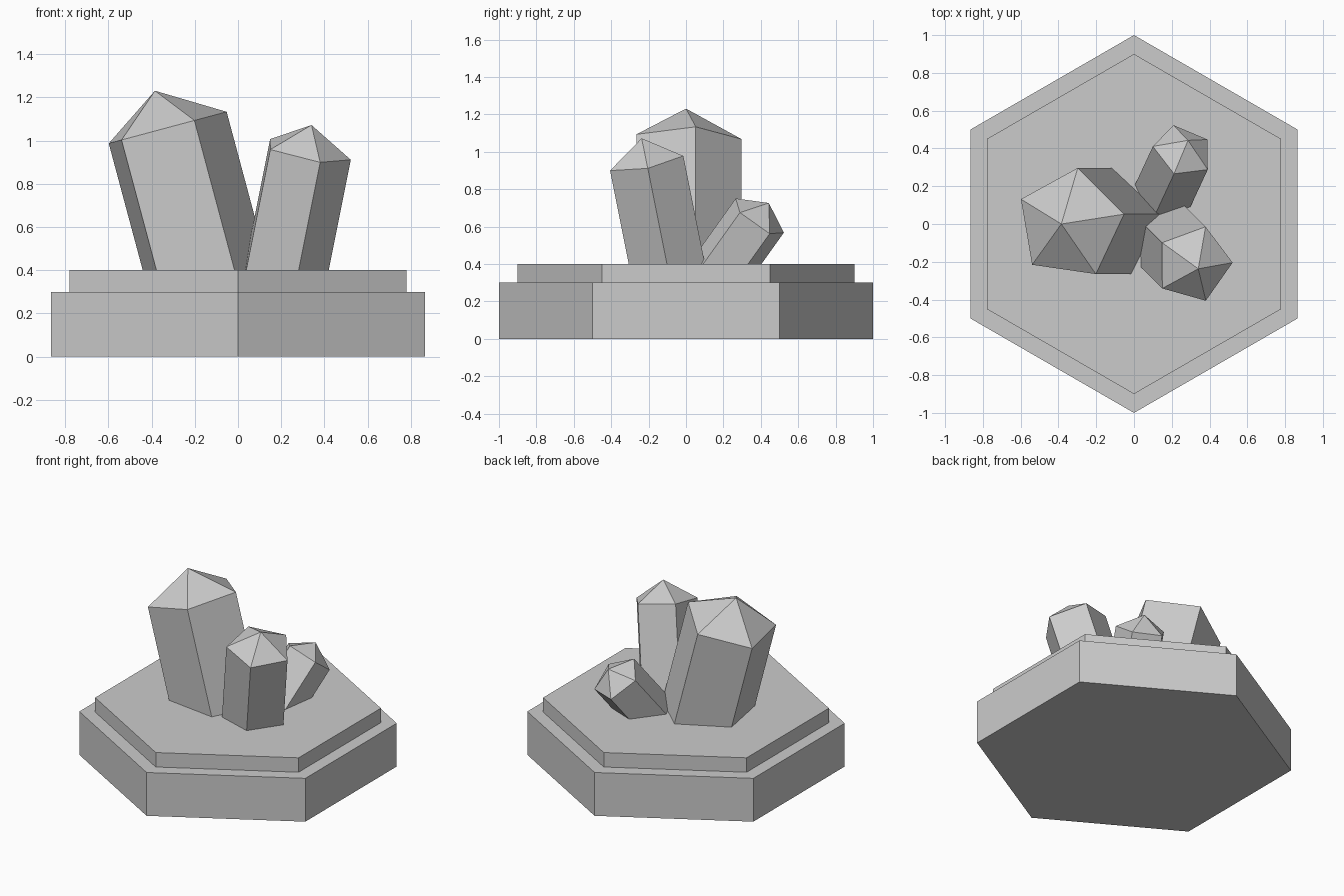
import bpy, bmesh
from math import cos, sin, radians, tau
from mathutils import Vector

if "Cube" in bpy.data.objects:
    bpy.data.objects.remove(bpy.data.objects["Cube"])


def make_object(name, rings, tip=None):
    """Loft equal-sided rings; close with a cap or a pointed tip."""
    bm = bmesh.new()
    loops = [[bm.verts.new(p) for p in ring] for ring in rings]
    n = len(loops[0])
    bm.faces.new(loops[0][::-1])
    for low, high in zip(loops, loops[1:]):
        for i in range(n):
            j = (i + 1) % n
            bm.faces.new((low[i], low[j], high[j], high[i]))
    if tip is None:
        bm.faces.new(loops[-1])
    else:
        apex = bm.verts.new(tip)
        for i in range(n):
            bm.faces.new((loops[-1][i], loops[-1][(i + 1) % n], apex))
    bmesh.ops.recalc_face_normals(bm, faces=bm.faces)
    mesh = bpy.data.meshes.new(name)
    bm.to_mesh(mesh)
    bm.free()
    obj = bpy.data.objects.new(name, mesh)
    bpy.context.collection.objects.link(obj)
    return obj


def ring(sides, radius, z, turn):
    return [Vector((radius * cos(turn + tau * i / sides),
                    radius * sin(turn + tau * i / sides), z)) for i in range(sides)]


def crystal(name, shoulder, axis, radius, length, turn):
    """Five-sided leaning prism with a pointed tip; shoulder is the rim centre."""
    rot = Vector((0, 0, 1)).rotation_difference(Vector(axis))
    place = lambda p: Vector(shoulder) + rot @ p
    rings = [[place(p) for p in ring(5, radius, z, radians(turn))] for z in (-length, 0)]
    make_object(name, rings, place(Vector((0, 0, 0.6 * radius))))


# Two-step hexagonal plinth
for name, radius, z0, z1 in (("plinth_base", 1.0, 0.0, 0.3), ("plinth_step", 0.9, 0.3, 0.4)):
    make_object(name, [ring(6, radius, z, radians(90)) for z in (z0, z1)])

# Crystal cluster, rooted inside the plinth
crystal("large_crystal", (-0.338, 0, 1.057), (-0.259, 0, 0.966), 0.30, 0.80, 10)
crystal("medium_crystal", (0.316, -0.213, 0.951), (0.2, -0.2, 1), 0.21, 0.70, 1.3)
crystal("small_crystal", (0.26, 0.387, 0.648), (0.26, 0.56, 0.785), 0.166, 0.50, 31.7)
